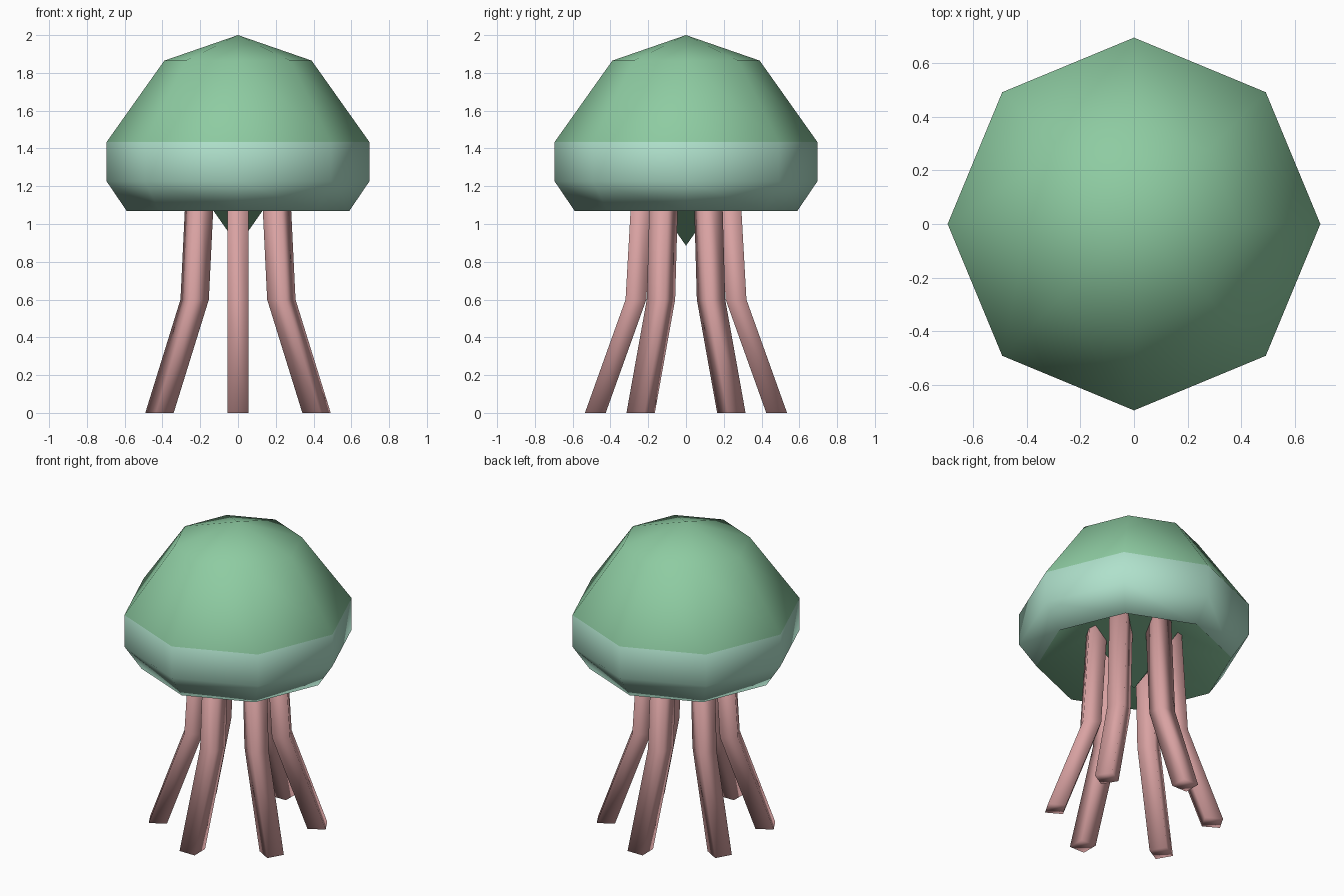
import bpy, bmesh, math
from mathutils import Matrix

if "Cube" in bpy.data.objects:
    bpy.data.objects.remove(bpy.data.objects["Cube"])


def material(name, rgb):
    m = bpy.data.materials.new(name)
    m.use_nodes = True
    m.diffuse_color = (*rgb, 1)
    m.node_tree.nodes["Principled BSDF"].inputs["Base Color"].default_value = (*rgb, 1)
    return m


green = material("bell_green", (0.27, 0.60, 0.36))
mint = material("rim_mint", (0.43, 0.75, 0.60))
pink = material("tentacle_pink", (0.69, 0.36, 0.36))


def finish(name, bm, mats):
    bmesh.ops.recalc_face_normals(bm, faces=bm.faces)
    for f in bm.faces:
        f.smooth = True
    mesh = bpy.data.meshes.new(name)
    bm.to_mesh(mesh)
    bm.free()
    for m in mats:
        mesh.materials.append(m)
    obj = bpy.data.objects.new(name, mesh)
    bpy.context.collection.objects.link(obj)
    return obj


def bridge(bm, a, b, mat=0):
    n = len(a)
    for i in range(n):
        f = bm.faces.new((a[i], a[(i + 1) % n], b[(i + 1) % n], b[i]))
        f.material_index = mat


# Bell: eight-sided profile from the crown over the rim to the hollow underside
SIDES = 8
profile = [(0.39, 1.865), (0.695, 1.435), (0.695, 1.225), (0.59, 1.07), (0.27, 1.27)]
bm = bmesh.new()
rings = []
for r, z in profile:
    angles = [math.tau * i / SIDES for i in range(SIDES)]
    rings.append([bm.verts.new((r * math.cos(a), r * math.sin(a), z)) for a in angles])
for k in range(len(rings) - 1):
    bridge(bm, rings[k], rings[k + 1], 1 if k in (1, 2) else 0)

# Crown point and the cone hanging in the middle of the underside
for ring, z in ((rings[0], 2.0), (rings[-1], 0.885)):
    tip = bm.verts.new((0, 0, z))
    for i in range(SIDES):
        bm.faces.new((ring[i], ring[(i + 1) % SIDES], tip))
finish("bell", bm, [green, mint])

# Tentacles: square section, bent outward at the knee, six around the axis
HALF = 0.055
path = [(0.22, 1.4), (0.265, 0.6), (0.48, 0.0)]
for t in range(6):
    bm = bmesh.new()
    rings = [[bm.verts.new((r + sx * HALF, sy * HALF, z))
              for sx, sy in ((-1, -1), (1, -1), (1, 1), (-1, 1))] for r, z in path]
    for a, b in zip(rings, rings[1:]):
        bridge(bm, a, b)
    bm.faces.new(rings[0])
    bm.faces.new(rings[-1])
    bm.transform(Matrix.Rotation(math.radians(30 + 60 * t), 4, "Z"))
    finish(f"tentacle_{t + 1}", bm, [pink])
